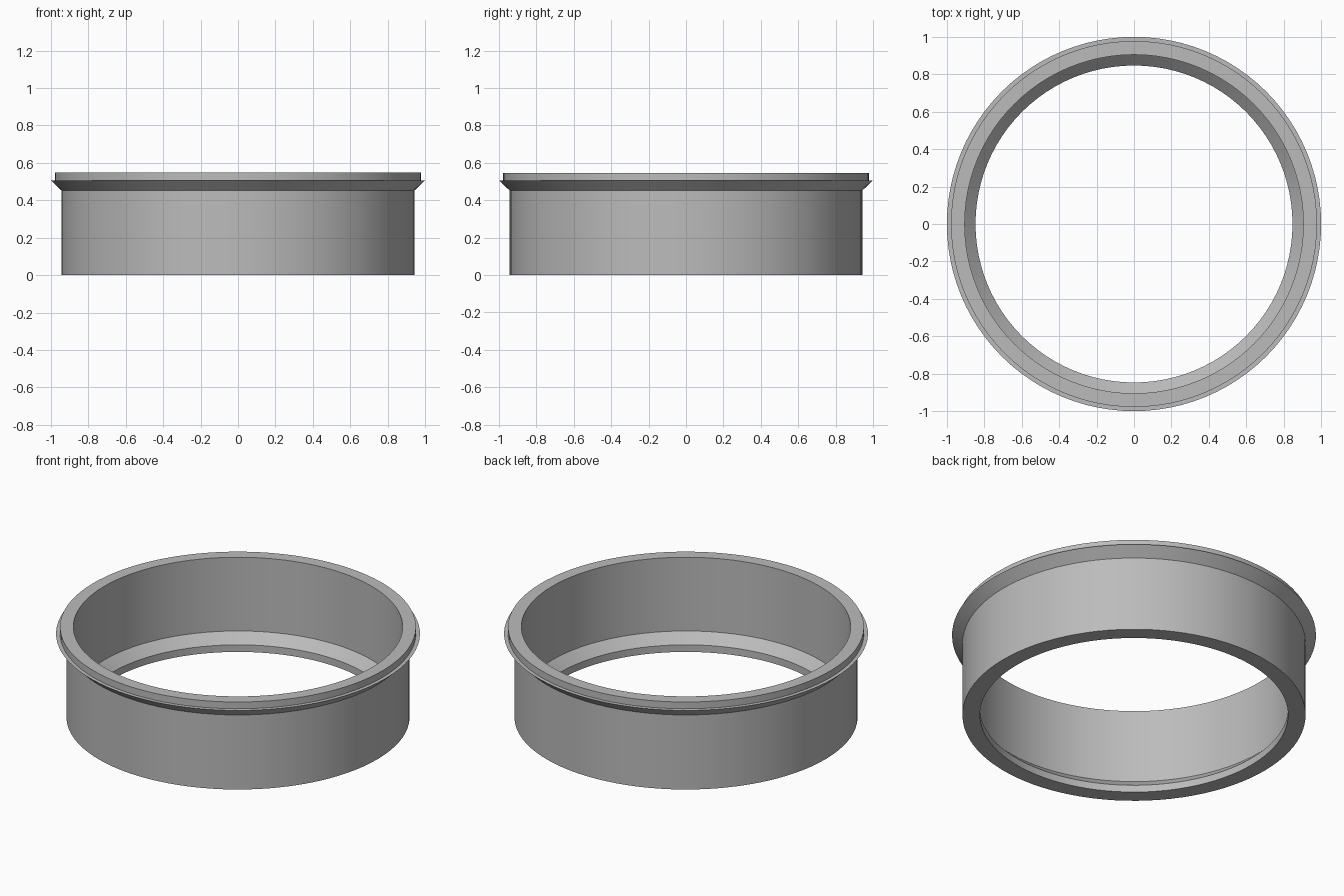
import bpy
import bmesh
import math
from mathutils import Matrix, Vector

cube = bpy.data.objects.get("Cube")
if cube:
    bpy.data.objects.remove(cube, do_unlink=True)

SEGMENTS = 96

# Plain grey metal
grey = bpy.data.materials.new("grey_metal")
grey.use_nodes = True
colour = (0.5, 0.5, 0.5, 1)
grey.diffuse_color = colour
grey.node_tree.nodes["Principled BSDF"].inputs["Base Color"].default_value = colour

# Closed ring section as (radius, height), counter-clockwise from the bottom
profile = [
    (0.847, 0), (0.943, 0),          # flat foot
    (0.943, 0.452), (1.0, 0.506),    # outer wall and flared lip
    (0.978, 0.506), (0.978, 0.547),  # raised rim step
    (0.905, 0.547), (0.905, 0.1),    # rim top and inner wall
    (0.847, 0.043),                  # sloped inner seat
]


def lathe(name, section, material):
    """Revolve a closed section around z into a smooth solid ring."""
    bm = bmesh.new()
    rings = []
    for i in range(SEGMENTS):
        turn = Matrix.Rotation(math.tau * i / SEGMENTS, 3, "Z")
        rings.append([bm.verts.new(turn @ Vector((r, 0, z))) for r, z in section])
    for i, ring in enumerate(rings):
        following = rings[(i + 1) % SEGMENTS]
        for j in range(len(section)):
            k = (j + 1) % len(section)
            bm.faces.new((ring[j], following[j], following[k], ring[k]))
    bmesh.ops.recalc_face_normals(bm, faces=bm.faces)
    mesh = bpy.data.meshes.new(name)
    bm.to_mesh(mesh)
    bm.free()
    mesh.materials.append(material)
    obj = bpy.data.objects.new(name, mesh)
    bpy.context.collection.objects.link(obj)
    bpy.ops.object.select_all(action="DESELECT")
    obj.select_set(True)
    bpy.context.view_layer.objects.active = obj
    bpy.ops.object.shade_smooth_by_angle(angle=math.radians(30))
    return obj


lathe("flanged_ring", profile, grey)
